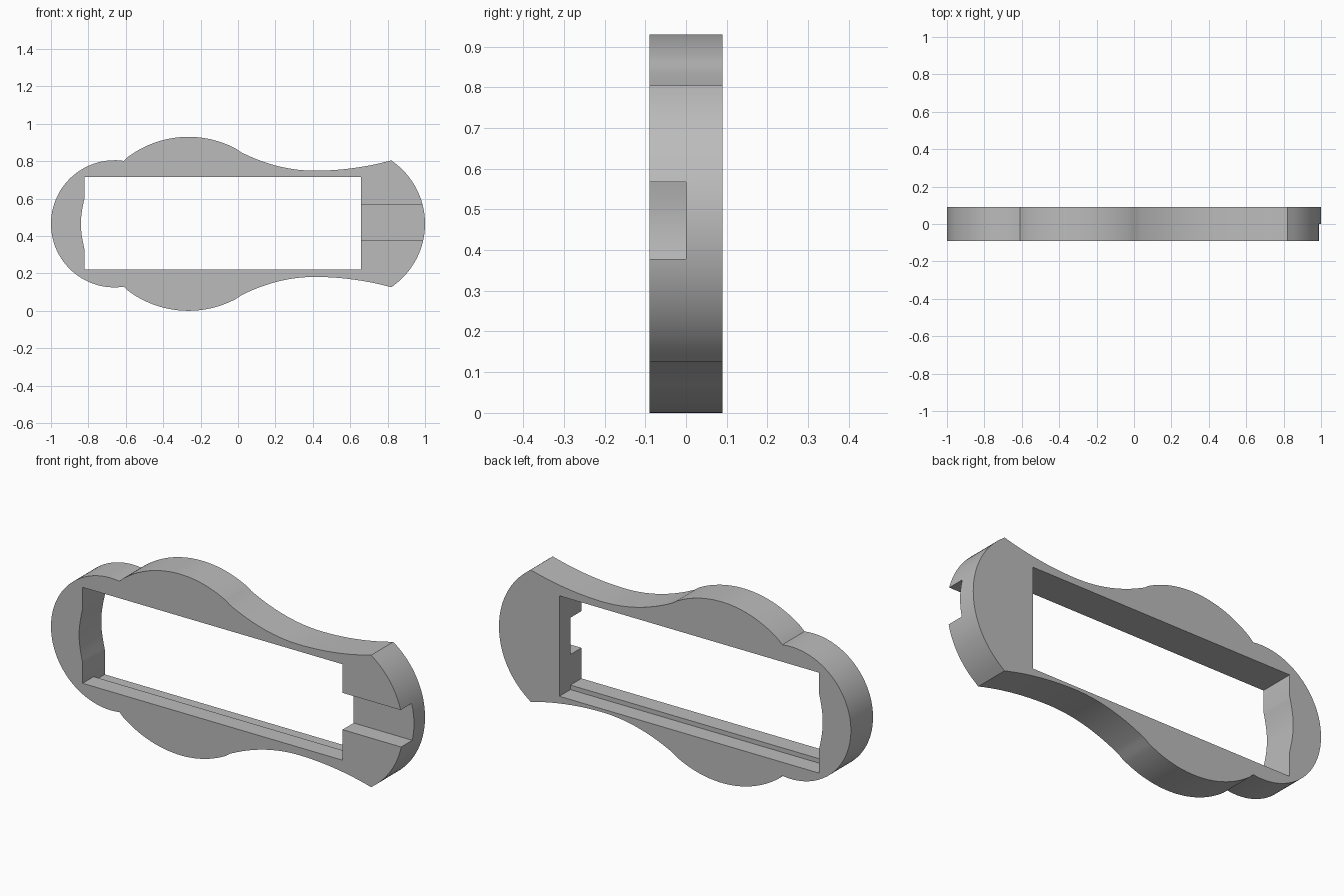
import bpy, bmesh
from math import sqrt, sin, cos, pi, atan2

if "Cube" in bpy.data.objects:
    bpy.data.objects.remove(bpy.data.objects["Cube"])

MID = 0.465      # height of the mirror line
HALF = 0.09      # half thickness
END = 0.82       # where the flared end meets its cap

grey = bpy.data.materials.new("plain_grey")
grey.use_nodes = True
colour = (0.5, 0.5, 0.5, 1)
grey.diffuse_color = colour
grey.node_tree.nodes["Principled BSDF"].inputs["Base Color"].default_value = colour


def prism(name, points, y0, y1):
    """Extrude an x-z outline from y0 to y1."""
    bm = bmesh.new()
    face = bm.faces.new([bm.verts.new((x, y0, z)) for x, z in points])
    moved = bmesh.ops.extrude_face_region(bm, geom=[face])["geom"]
    bmesh.ops.translate(bm, vec=(0, y1 - y0, 0),
                        verts=[v for v in moved if isinstance(v, bmesh.types.BMVert)])
    bmesh.ops.recalc_face_normals(bm, faces=bm.faces)
    mesh = bpy.data.meshes.new(name)
    bm.to_mesh(mesh)
    bm.free()
    mesh.materials.append(grey)
    obj = bpy.data.objects.new(name, mesh)
    bpy.context.collection.objects.link(obj)
    return obj


def box(x0, x1, z0, z1):
    return [(x0, z0), (x1, z0), (x1, z1), (x0, z1)]


def arc(cx, r, a0, a1, n):
    return [(cx + r * cos(a0 + (a1 - a0) * i / n), r * sin(a0 + (a1 - a0) * i / n))
            for i in range(n + 1)]


def waist(x):
    """Height above the mirror line of the hump and the waist."""
    if x < 0:
        return 0.465 - 0.54 + sqrt(0.54 ** 2 - (x + 0.265) ** 2)
    rise = 0.107 if x < 0.41 else 0.055
    return 0.284 + rise * ((x - 0.41) / 0.41) ** 2


# Upper half of the outline, from the round end to the flared end
upper = arc(-0.66, 0.34, pi, atan2(0.34, 0.05), 28)
upper += [(-0.612 + (END + 0.612) * i / 64, waist(-0.612 + (END + 0.612) * i / 64))
          for i in range(1, 65)]
upper += arc(0.593, 0.407, atan2(0.339, 0.227), 0, 16)[1:]
lower = [(x, -z) for x, z in reversed(upper[1:-1])]
frame = prism("frame", [(x, MID + z) for x, z in upper + lower], -HALF, HALF)


# Window opening with a shallow bowed end wall; its rear floor is lower
def window(floor):
    bow = [(-0.82 - 0.02 * cos(pi * t / 20), MID + 0.14 * t / 10) for t in range(-10, 11)]
    return [(-0.82, 0.714), (0.657, 0.714), (0.657, floor), (-0.82, floor)] + bow


cutters = [
    prism("front_window_cutter", window(0.221), -0.2, 0.05),
    prism("rear_window_cutter", window(0.198), 0, 0.2),
    prism("end_channel_cutter", box(0.6, 1.1, 0.378, 0.567), -0.2, 0),
]
for cutter in cutters:
    cutter.hide_render = True
    cut = frame.modifiers.new(cutter.name, "BOOLEAN")
    cut.operation = "DIFFERENCE"
    cut.solver = "EXACT"
    cut.object = cutter

# Apply the cuts and drop the cutters
bpy.context.view_layer.objects.active = frame
frame.select_set(True)
for cutter in cutters:
    bpy.ops.object.modifier_apply(modifier=cutter.name)
for cutter in cutters:
    bpy.data.objects.remove(cutter)
bpy.ops.object.shade_smooth_by_angle(angle=pi / 6)
